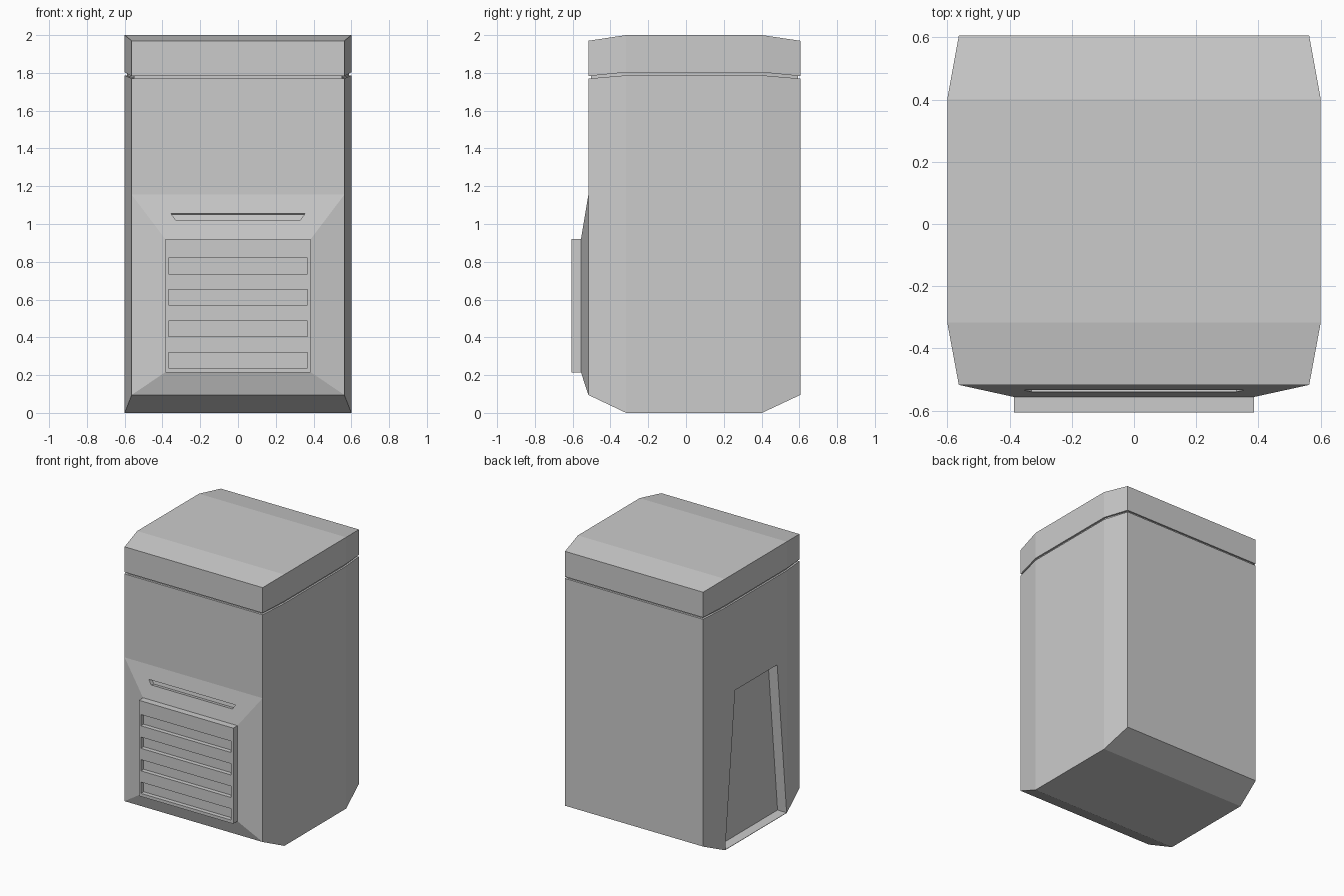
import bpy, bmesh

if "Cube" in bpy.data.objects:
    bpy.data.objects.remove(bpy.data.objects["Cube"])


def loft(name, loops):
    """Closed solid skinned through a row of four-cornered loops."""
    bm = bmesh.new()
    rings = [[bm.verts.new(p) for p in loop] for loop in loops]
    for a, b in zip(rings, rings[1:]):
        for i in range(4):
            j = (i + 1) % 4
            bm.faces.new((a[i], a[j], b[j], b[i]))
    bm.faces.new(rings[0])
    bm.faces.new(rings[-1])
    bmesh.ops.recalc_face_normals(bm, faces=bm.faces)
    mesh = bpy.data.meshes.new(name)
    bm.to_mesh(mesh)
    bm.free()
    obj = bpy.data.objects.new(name, mesh)
    bpy.context.collection.objects.link(obj)
    return obj


def rect(y, half_width, z0, z1):
    w = half_width
    return [(-w, y, z0), (w, y, z0), (w, y, z1), (-w, y, z1)]


def shell(name, end_z, mid_z, inset=0.0):
    """Block with tapered front and back ends; z pairs are (bottom, top)."""
    stations = [(-0.517 + inset, 0.563, end_z), (-0.317, 0.6, mid_z),
                (0.402, 0.6, mid_z), (0.605 - inset, 0.563, end_z)]
    return loft(name, [rect(y, w - inset, *z) for y, w, z in stations])


def box(name, half_width, y0, y1, z0, z1):
    return loft(name, [rect(y, half_width, z0, z1) for y in (y0, y1)])


def cut(targets, cutter):
    cutter.hide_render = True
    for obj in targets:
        mod = obj.modifiers.new("cut", 'BOOLEAN')
        mod.operation = 'DIFFERENCE'
        mod.solver = 'EXACT'
        mod.object = cutter
        bpy.context.view_layer.objects.active = obj
        bpy.ops.object.modifier_apply(modifier=mod.name)
    bpy.data.objects.remove(cutter)


# Main body, lid and the recessed neck in the gap between them
body = shell("body", (0.095, 1.77), (0.0, 1.787))
shell("lid", (1.783, 1.97), (1.803, 2.0))
shell("neck", (1.74, 1.82), (1.76, 1.84), inset=0.013)

# Sloped front panel
panel = loft("front_panel", [rect(-0.517, 0.563, 0.095, 1.155),
                             rect(-0.556, 0.385, 0.215, 0.92)])

# Grille block with four slots
grille = box("grille", 0.385, -0.605, -0.55, 0.215, 0.92)
for i in range(4):
    z = 0.238 + i * 0.166
    cut([grille], box("slot_cutter", 0.368, -0.65, -0.573, z, z + 0.083))

# Narrow slit above the grille, cut square to the slope
n = (-0.986, 0.164)


def slit_loop(depth):
    pts = [(-0.33, -0.539, 1.022), (0.33, -0.539, 1.022),
           (0.355, -0.5336, 1.055), (-0.355, -0.5336, 1.055)]
    return [(x, y - n[0] * depth, z - n[1] * depth) for x, y, z in pts]


cut([body, panel], loft("slit_cutter", [slit_loop(-0.03), slit_loop(0.032)]))

# Tapered recess on the left side, with a thin floor
cut([body], loft("recess_cutter", [
    [(x, -0.315, 0.003), (x, 0.40, 0.003), (x, 0.285, 1.135), (x, -0.205, 1.135)]
    for x in (-0.7, -0.526)]))
